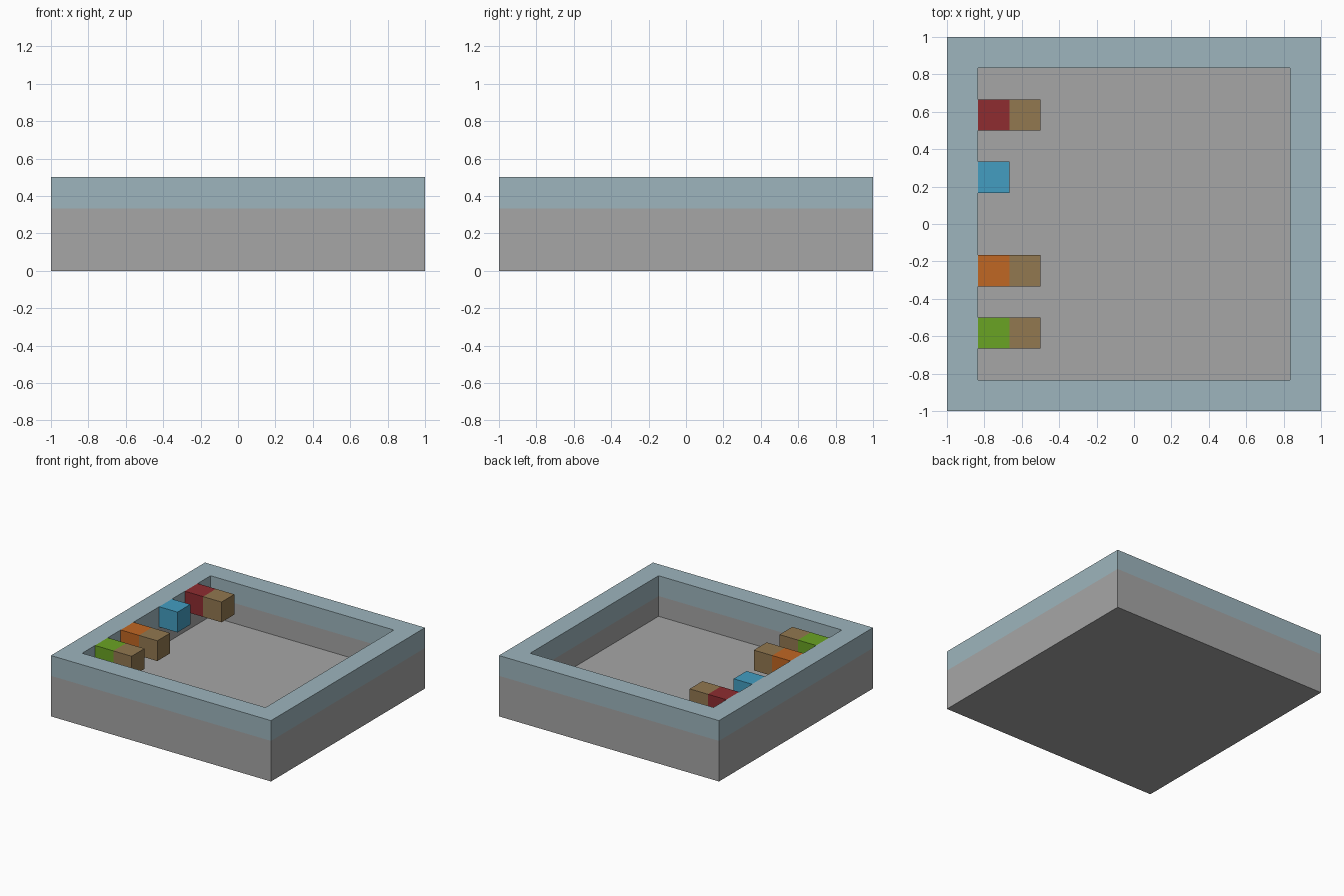
import bpy
import bmesh

U = 1 / 6  # one block unit; the tray is 12 x 12 x 3 units


def make_material(name, rgb):
    """Flat material from 0-255 display colour."""
    lin = [((c / 255 + 0.055) / 1.055) ** 2.4 for c in rgb]
    mat = bpy.data.materials.new(name)
    mat.use_nodes = True
    mat.diffuse_color = (*lin, 1)
    mat.node_tree.nodes["Principled BSDF"].inputs["Base Color"].default_value = (*lin, 1)
    return mat


def add_object(name, bm, mats):
    bmesh.ops.recalc_face_normals(bm, faces=bm.faces)
    mesh = bpy.data.meshes.new(name)
    bm.to_mesh(mesh)
    bm.free()
    for mat in mats:
        mesh.materials.append(mat)
    obj = bpy.data.objects.new(name, mesh)
    bpy.context.collection.objects.link(obj)
    return obj


def cube(name, x, y, mat):
    """One-unit cube, flush with the rim, placed by its low corner in units."""
    bm = bmesh.new()
    bmesh.ops.create_cube(bm, size=U)
    obj = add_object(name, bm, [mat])
    obj.location = ((x + 0.5) * U, (y + 0.5) * U, 2.5 * U)


if "Cube" in bpy.data.objects:
    bpy.data.objects.remove(bpy.data.objects["Cube"], do_unlink=True)

stone = make_material("stone grey", (166, 166, 166))
rim = make_material("pale teal", (157, 181, 189))
wood = make_material("wood brown", (146, 120, 80))
red = make_material("red", (142, 44, 48))
blue = make_material("blue", (67, 157, 193))
orange = make_material("orange", (192, 103, 35))
green = make_material("green", (106, 163, 35))

# Tray: square loops from the base, over the rim and down to the inner floor
bm = bmesh.new()
loops = []
for half, z in [(6, 0), (6, 2), (6, 3), (5, 3), (5, 2), (5, 1)]:
    corners = [(-1, -1), (1, -1), (1, 1), (-1, 1)]
    loops.append([bm.verts.new((sx * half * U, sy * half * U, z * U)) for sx, sy in corners])
for low, high in zip(loops, loops[1:]):
    for i in range(4):
        j = (i + 1) % 4
        bm.faces.new((low[i], low[j], high[j], high[i]))
bm.faces.new(loops[0])
bm.faces.new(loops[-1])
# The top layer of the walls is teal
for face in bm.faces:
    face.material_index = int(face.calc_center_median().z > 2.1 * U)
add_object("tray", bm, [stone, rim])

# Coloured cubes along the wall, three of them with a wooden cube in front
for label, y, mat, has_wood in [("red", 3, red, True), ("blue", 1, blue, False),
                                ("orange", -2, orange, True), ("green", -4, green, True)]:
    cube(label + "_block", -5, y, mat)
    if has_wood:
        cube(label + "_wood_block", -4, y, wood)
